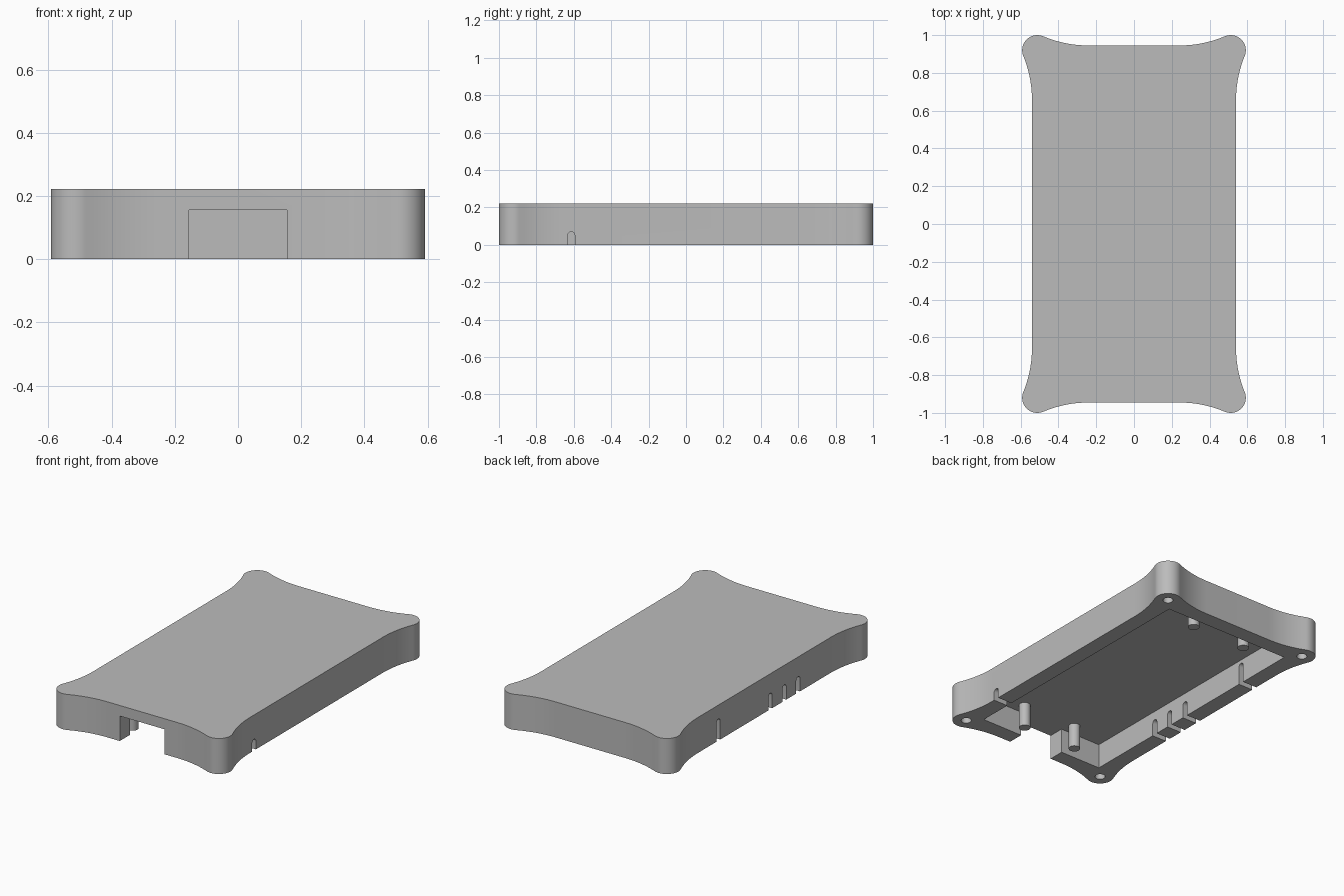
import bpy, bmesh
from math import sin, cos, pi, atan2, sqrt
from mathutils import Vector

cube = bpy.data.objects.get("Cube")
if cube:
    bpy.data.objects.remove(cube, do_unlink=True)

HEIGHT, CEILING = 0.222, 0.156          # outer height, cavity ceiling
SIDE_X, SIDE_Y = 0.54, 0.945            # straight outer edges
CORNER = Vector((0.512, 0.92))          # corner boss centres
R, FILLET = 0.08, 0.62                  # boss radius, concave blend radius
IN_X, IN_Y, NOTCH = 0.44, 0.845, 0.155  # cavity half sizes, notch half width

grey = bpy.data.materials.new("matte grey")
grey.use_nodes = True
GREY = (0.5, 0.5, 0.5, 1)
grey.diffuse_color = GREY
grey.node_tree.nodes["Principled BSDF"].inputs["Base Color"].default_value = GREY


def prism(name, outline, start, end):
    """Extrude a closed outline of 3D points from start offset to end offset."""
    bm = bmesh.new()
    face = bm.faces.new([bm.verts.new(Vector(p) + start) for p in outline])
    ext = bmesh.ops.extrude_face_region(bm, geom=[face])
    verts = [g for g in ext["geom"] if isinstance(g, bmesh.types.BMVert)]
    bmesh.ops.translate(bm, verts=verts, vec=end - start)
    bmesh.ops.recalc_face_normals(bm, faces=bm.faces)
    mesh = bpy.data.meshes.new(name)
    bm.to_mesh(mesh)
    bm.free()
    mesh.materials.append(grey)
    obj = bpy.data.objects.new(name, mesh)
    bpy.context.collection.objects.link(obj)
    return obj


def rod(name, x, y, radius, z0, z1, sides=32):
    ring = [(x + radius * cos(2 * pi * i / sides), y + radius * sin(2 * pi * i / sides), 0)
            for i in range(sides)]
    return prism(name, ring, Vector((0, 0, z0)), Vector((0, 0, z1)))


def arc(centre, radius, a0, a1, steps):
    return [centre + radius * Vector((cos(a), sin(a)))
            for a in (a0 + (a1 - a0) * i / steps for i in range(steps + 1))]


def make_smooth(obj):
    bpy.ops.object.select_all(action='DESELECT')
    obj.select_set(True)
    bpy.context.view_layer.objects.active = obj
    bpy.ops.object.shade_smooth_by_angle(angle=pi / 6)


def quarter():
    """Side edge, concave blend, round corner, concave blend, end edge."""
    reach = FILLET + R
    side = Vector((SIDE_X + FILLET, CORNER.y - sqrt(reach**2 - (SIDE_X + FILLET - CORNER.x)**2)))
    end = Vector((CORNER.x - sqrt(reach**2 - (SIDE_Y + FILLET - CORNER.y)**2), SIDE_Y + FILLET))
    to_side, to_end = CORNER - side, CORNER - end
    a = atan2(to_side.y, to_side.x)
    b = atan2(to_end.y, to_end.x)
    return (arc(side, FILLET, pi, a, 10)
            + arc(CORNER, R, a - pi, b + pi, 24)[1:-1]
            + arc(end, FILLET, b, -pi / 2, 10))


# Shell outline mirrored into four quarters
q = quarter()
outline = []
for sx, sy in ((1, 1), (-1, 1), (-1, -1), (1, -1)):
    pts = [(sx * p.x, sy * p.y, 0) for p in q]
    outline += pts if sx * sy > 0 else pts[::-1]
shell = prism("case_shell", outline, Vector((0, 0, 0)), Vector((0, 0, HEIGHT)))

# Cavity with the front connector opening in one cutter
cavity = [(IN_X, IN_Y, 0), (-IN_X, IN_Y, 0), (-IN_X, -IN_Y, 0), (-NOTCH, -IN_Y, 0),
          (-NOTCH, -1.2, 0), (NOTCH, -1.2, 0), (NOTCH, -IN_Y, 0), (IN_X, -IN_Y, 0)]
cutters = [prism("cavity_cutter", cavity, Vector((0, 0, -0.1)), Vector((0, 0, CEILING)))]

# Blind screw holes in the four corners
for sx in (-1, 1):
    for sy in (-1, 1):
        cutters.append(rod("screw_hole_cutter", sx * CORNER.x, sy * CORNER.y, 0.03, -0.1, CEILING))

# Round-topped slots in the side walls: side, y, top height
W = 0.0185
for side, y, top in ((1, -0.613, 0.07), (-1, 0.452, 0.135),
                     (-1, -0.06, 0.1), (-1, -0.2, 0.1), (-1, -0.335, 0.1)):
    profile = [(0, y - W, -0.1), (0, y + W, -0.1)]
    profile += [(0, p.x, p.y) for p in arc(Vector((y, top - W)), W, 0, pi, 12)]
    cutters.append(prism("slot_cutter", profile, Vector((side * 0.4, 0, 0)),
                         Vector((side * 0.7, 0, 0))))

bpy.context.view_layer.objects.active = shell
for cutter in cutters:
    mod = shell.modifiers.new("cut", 'BOOLEAN')
    mod.operation, mod.solver, mod.object = 'DIFFERENCE', 'EXACT', cutter
    bpy.ops.object.modifier_apply(modifier=mod.name)
    bpy.data.objects.remove(cutter, do_unlink=True)
make_smooth(shell)

# Board support posts hanging from the ceiling
for sx, xname in ((-1, "right"), (1, "left")):
    for sy, yname in ((-1, "front"), (1, "back")):
        make_smooth(rod(f"{yname}_{xname}_post", sx * 0.19, sy * 0.77, 0.034, 0.004, CEILING + 0.01))
